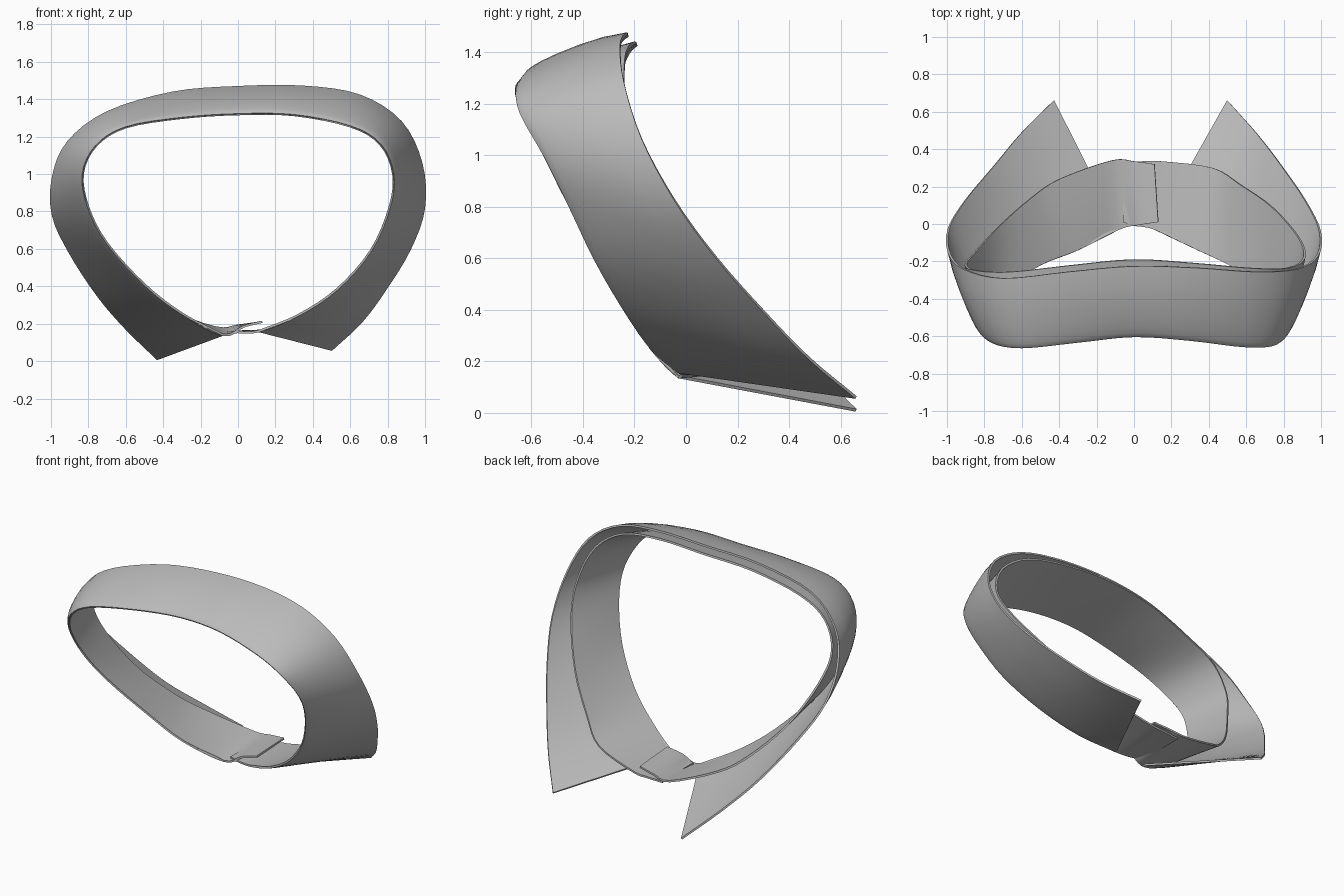
import bpy, bmesh, math
from mathutils import Vector

cube = bpy.data.objects.get("Cube")
if cube:
    bpy.data.objects.remove(cube, do_unlink=True)

# One plain cloth colour
cloth = bpy.data.materials.new("grey cloth")
cloth.use_nodes = True
cloth.diffuse_color = (0.5, 0.5, 0.5, 1)
cloth.node_tree.nodes["Principled BSDF"].inputs["Base Color"].default_value = cloth.diffuse_color

# Guide curves, from the right front end round the back of the neck to the left front end
fold = [(-.08, -.03, .14), (-.3, -.14, .255), (-.5, -.22, .41), (-.7, -.35, .63),
        (-.8, -.46, .82), (-.83, -.55, 1), (-.76, -.63, 1.15), (-.6, -.66, 1.25),
        (-.3, -.63, 1.3), (0, -.6, 1.32), (.3, -.62, 1.315), (.6, -.655, 1.255),
        (.76, -.64, 1.16), (.83, -.55, 1), (.81, -.46, .82), (.71, -.35, .59),
        (.53, -.23, .385), (.32, -.13, .245), (.11, -.03, .16)]
leaf_edge = [(-.43, .66, .01), (-.6, .49, .175), (-.75, .31, .35), (-.9, .13, .58),
             (-.99, -.02, .78), (-.99, -.15, .98), (-.91, -.24, 1.17), (-.7, -.29, 1.33),
             (-.35, -.255, 1.435), (0, -.225, 1.465), (.35, -.235, 1.467), (.65, -.255, 1.42),
             (.87, -.24, 1.28), (.98, -.17, 1.06), (.995, -.04, .82), (.92, .12, .6),
             (.79, .31, .385), (.66, .48, .21), (.5, .66, .06)]
band_edge = [(-.12, .34, .18), (-.4, .24, .28), (-.55, .14, .38), (-.72, -.01, .57),
             (-.85, -.15, .82), (-.9, -.22, 1.02), (-.83, -.25, 1.2), (-.65, -.255, 1.31),
             (-.33, -.22, 1.4), (0, -.19, 1.43), (.33, -.21, 1.43), (.62, -.235, 1.38),
             (.82, -.235, 1.24), (.91, -.18, 1.03), (.88, -.07, .83), (.74, .09, .58),
             (.57, .21, .375), (.42, .3, .25), (.15, .335, .17)]

# Overlapping button tabs that lengthen the band at both front ends
right_tab_top = [(.13, .01, .21), (.03, -.005, .185)]
right_tab_bottom = [(.11, .32, .205), (0, .335, .19)]
left_tab_top = [(0, -.01, .155), (-.06, .01, .155)]
left_tab_bottom = [(.04, .335, .16), (-.06, .33, .155)]


def smooth_curve(points, steps=4):
    """Catmull-Rom curve through the points."""
    p = [Vector(q) for q in points]
    p = [2 * p[0] - p[1]] + p + [2 * p[-1] - p[-2]]
    result = []
    for a, b, c, d in zip(p, p[1:], p[2:], p[3:]):
        for k in range(steps):
            t = k / steps
            result.append(b + (c - a) * t / 2 + (2 * a - 5 * b + 4 * c - d) * t ** 2 / 2
                          + (3 * b - a - 3 * c + d) * t ** 3 / 2)
    return result + [p[-2]]


def cloth_sheet(name, top, bottom, rows, bulge):
    """Sheet of cloth spanned between two curves, puffed outwards, with thickness."""
    bm = bmesh.new()
    grid = []
    first, second = smooth_curve(top), smooth_curve(bottom)
    for i, (a, b) in enumerate(zip(first, second)):
        around = math.sin(math.pi * i / (len(first) - 1))
        outward = Vector((a.x, 0, a.z - .75)).normalized()
        column = []
        for t in rows:
            puff = bulge * around * (t ** .5) * (1 - t) ** .7
            column.append(bm.verts.new(a.lerp(b, t) + outward * puff))
        grid.append(column)
    for left, right in zip(grid, grid[1:]):
        for j in range(len(rows) - 1):
            bm.faces.new((left[j], right[j], right[j + 1], left[j + 1]))
    bmesh.ops.recalc_face_normals(bm, faces=bm.faces)
    mesh = bpy.data.meshes.new(name)
    bm.to_mesh(mesh)
    bm.free()
    mesh.materials.append(cloth)
    obj = bpy.data.objects.new(name, mesh)
    bpy.context.collection.objects.link(obj)
    thickness = obj.modifiers.new("cloth thickness", 'SOLIDIFY')
    thickness.thickness = .012
    thickness.offset = 0
    bpy.ops.object.select_all(action='DESELECT')
    obj.select_set(True)
    bpy.context.view_layer.objects.active = obj
    bpy.ops.object.modifier_apply(modifier=thickness.name)
    bpy.ops.object.shade_smooth_by_angle(angle=math.radians(40))
    return obj


# Turned-down outer leaf with pointed tips
cloth_sheet("collar_leaf", fold, leaf_edge, [0, .02, .06, .15, .3, .5, .75, 1], .06)

# Inner standing band with its front tabs
cloth_sheet("collar_band", right_tab_top + fold + left_tab_top,
            right_tab_bottom + band_edge + left_tab_bottom, [0, .05, .25, .5, .75, 1], 0)
